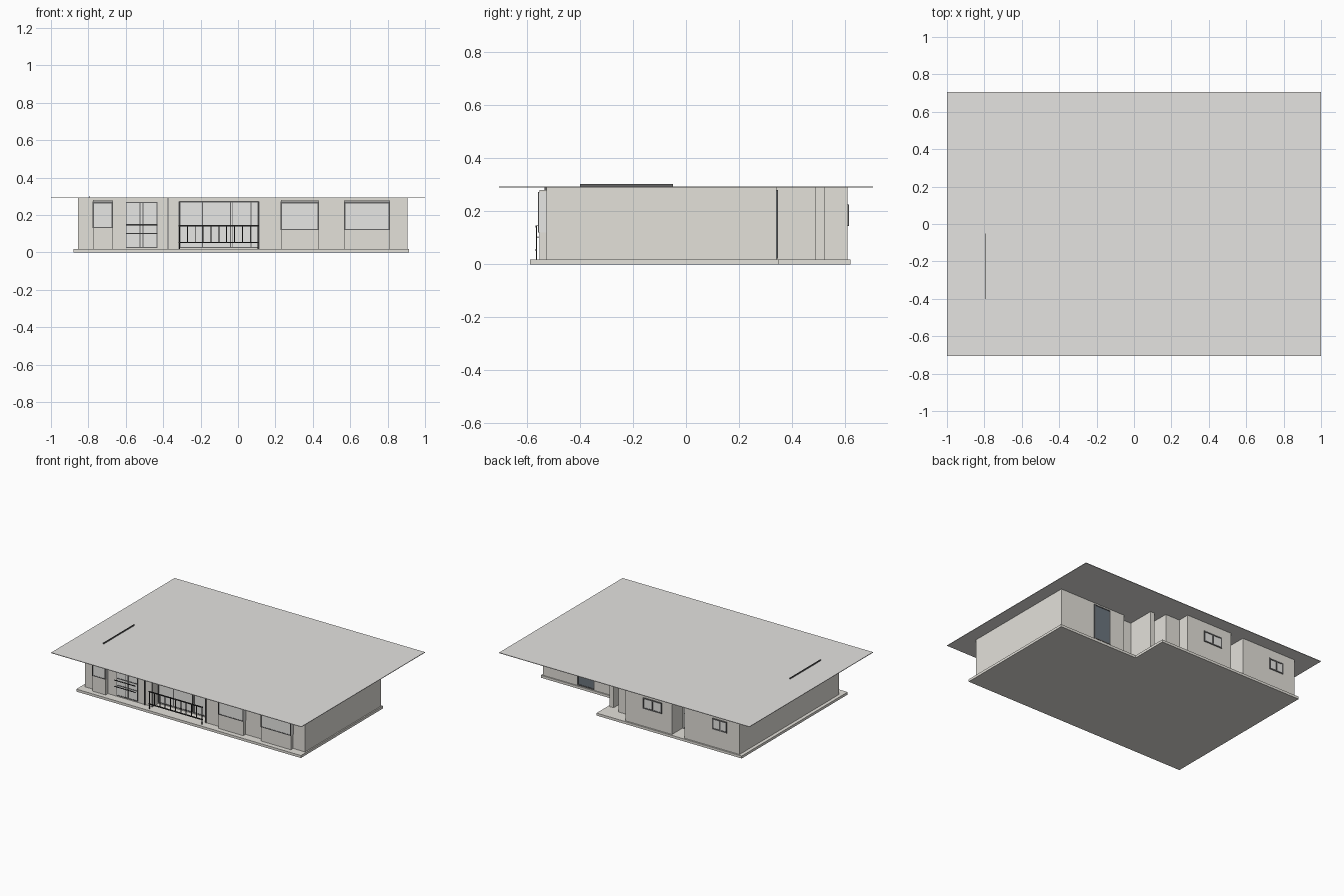
import bpy, bmesh

cube = bpy.data.objects.get("Cube")
if cube:
    bpy.data.objects.remove(cube)


def material(name, rgb):
    m = bpy.data.materials.new(name)
    m.use_nodes = True
    m.diffuse_color = (*rgb, 1)
    m.node_tree.nodes["Principled BSDF"].inputs["Base Color"].default_value = (*rgb, 1)
    return m


ROOF = material("light grey roof", (0.78, 0.77, 0.75))
PLASTER = material("warm grey plaster", (0.77, 0.75, 0.70))
GLASS = material("pale glass", (0.84, 0.84, 0.82))
FRAME = material("dark grey frame", (0.13, 0.13, 0.13))
RAIL = material("black metal", (0.03, 0.03, 0.03))
DARK = material("blue grey glass", (0.15, 0.18, 0.21))


def finish(name, bm, mat):
    bmesh.ops.recalc_face_normals(bm, faces=bm.faces)
    mesh = bpy.data.meshes.new(name)
    bm.to_mesh(mesh)
    bm.free()
    mesh.materials.append(mat)
    obj = bpy.data.objects.new(name, mesh)
    bpy.context.collection.objects.link(obj)


def boxes(name, mat, ranges):
    """One object from several boxes, each given as x, y and z ranges."""
    bm = bmesh.new()
    for r in ranges:
        verts = bmesh.ops.create_cube(bm, size=1)["verts"]
        for v in verts:
            for i in range(3):
                lo, hi = r[2 * i], r[2 * i + 1]
                v.co[i] = (lo + hi) / 2 + v.co[i] * (hi - lo)
    finish(name, bm, mat)


def extrude_plan(name, mat, plan, z0, z1):
    bm = bmesh.new()
    face = bm.faces.new([bm.verts.new((x, y, z0)) for x, y in plan])
    top = bmesh.ops.extrude_face_region(bm, geom=[face], use_keep_orig=True)["geom"]
    for v in top:
        if isinstance(v, bmesh.types.BMVert):
            v.co.z = z1
    finish(name, bm, mat)


def window(name, x0, x1, z0, z1, y, out, mullions=(), bars=(), glass=GLASS, t=0.005):
    """Glass plate and frame on a wall at y; out is the facing direction."""
    def span(depth):
        return sorted((y, y + out * depth))
    boxes(name + "_glass", glass, [(x0, x1, *span(0.002), z0, z1)])
    d = span(0.005)
    parts = [(x0, x0 + t, *d, z0, z1), (x1 - t, x1, *d, z0, z1),
             (x0, x1, *d, z0, z0 + t), (x0, x1, *d, z1 - t, z1)]
    parts += [(m - t / 2, m + t / 2, *d, z0, z1) for m in mullions]
    parts += [(x0, x1, *d, b - t / 2, b + t / 2) for b in bars]
    boxes(name + "_frame", FRAME, parts)


FLOOR, CEILING = 0.018, 0.29
FRONT, BACK, SIDE_BACK = -0.527, 0.61, 0.342

# Floor slab, house body and flat roof
extrude_plan("floor_slab", PLASTER,
             [(-0.88, -0.588), (0.914, -0.588), (0.914, 0.35), (0.28, 0.35),
              (0.28, 0.621), (-0.88, 0.621)], 0, FLOOR)
extrude_plan("house_walls", PLASTER,
             [(-0.855, FRONT), (-0.313, FRONT), (-0.313, -0.46), (0.11, -0.46),
              (0.11, FRONT), (0.905, FRONT), (0.905, SIDE_BACK), (0.37, SIDE_BACK),
              (0.37, 0.29), (0.27, 0.29), (0.27, 0.49), (0.235, 0.49),
              (0.235, 0.35), (0.17, 0.35), (0.17, 0.525), (0.055, 0.525),
              (0.055, BACK), (-0.315, BACK), (-0.315, 0.49), (-0.415, 0.49),
              (-0.415, BACK), (-0.855, BACK)], FLOOR, CEILING)
boxes("flat_roof", ROOF, [(-1, 1, -0.705, 0.705, CEILING, 0.294)])
boxes("roof_fin", FRAME, [(-0.797, -0.793, -0.4, -0.05, 0.294, 0.303)])

# Projecting front bays with a window above a plain panel
bay_face = -0.553
for name, x0, x1, sill in (("small_bay", -0.775, -0.67, 0.13),
                           ("middle_bay", 0.23, 0.43, 0.12),
                           ("wide_bay", 0.57, 0.81, 0.12)):
    boxes(name, PLASTER, [(x0, x1, bay_face, FRONT, FLOOR, 0.28)])
    window(name, x0, x1, sill, 0.272, bay_face, -1)
    # Upper part of the bay end is glazed
    boxes(name + "_side_glass", GLASS,
          [(x, x + 0.002, bay_face, FRONT, sill, 0.272) for x in (x0 - 0.002, x1)])
    boxes(name + "_blind_box", FRAME, [(x0, x1, bay_face - 0.006, bay_face, 0.262, 0.272)])

# Double glass door with a guard rail
window("front_door", -0.60, -0.43, 0.025, 0.27, FRONT, -1,
       mullions=(-0.525, -0.508), bars=(0.10, 0.15))
boxes("door_guard_rail", RAIL, [(-0.60, -0.43, -0.56, -0.556, z, z + 0.004)
                                for z in (0.10, 0.145)])
boxes("downpipe", FRAME, [(-0.377, -0.371, -0.535, FRONT, FLOOR, CEILING)])

# Balcony glazing and railing
window("balcony", -0.313, 0.11, 0.025, 0.272, -0.46, -1,
       mullions=(-0.19, -0.04, -0.028, 0.07))
boxes("balcony_lintel", PLASTER, [(-0.313, 0.11, FRONT, -0.46, 0.272, CEILING)])
boxes("balcony_edge_trim", FRAME, [(x, x + 0.006, -0.531, FRONT, FLOOR, 0.272)
                                   for x in (-0.319, 0.11)])
posts = 10
step = 0.42 / posts
rails = [(-0.318, 0.113, -0.568, -0.562, z, z + 0.007) for z in (0.05, 0.139)]
rails += [(-0.315 + i * step, -0.31 + i * step, -0.567, -0.563,
           FLOOR if i in (0, posts) else 0.05, 0.145) for i in range(posts + 1)]
boxes("balcony_railing", RAIL, rails)

# Back windows and doors
window("bath_window", -0.755, -0.64, 0.145, 0.225, BACK, 1, mullions=(-0.7,), t=0.009)
window("kitchen_window", -0.235, -0.083, 0.145, 0.225, BACK, 1, mullions=(-0.16,), t=0.009)
window("back_glass_door", 0.49, 0.627, 0.022, 0.28, SIDE_BACK, 1, glass=DARK, t=0.008)
window("recess_door", -0.4, -0.325, 0.022, 0.27, 0.49, 1, bars=(0.13,))
window("entry_door", 0.172, 0.233, 0.022, 0.27, 0.35, 1)
